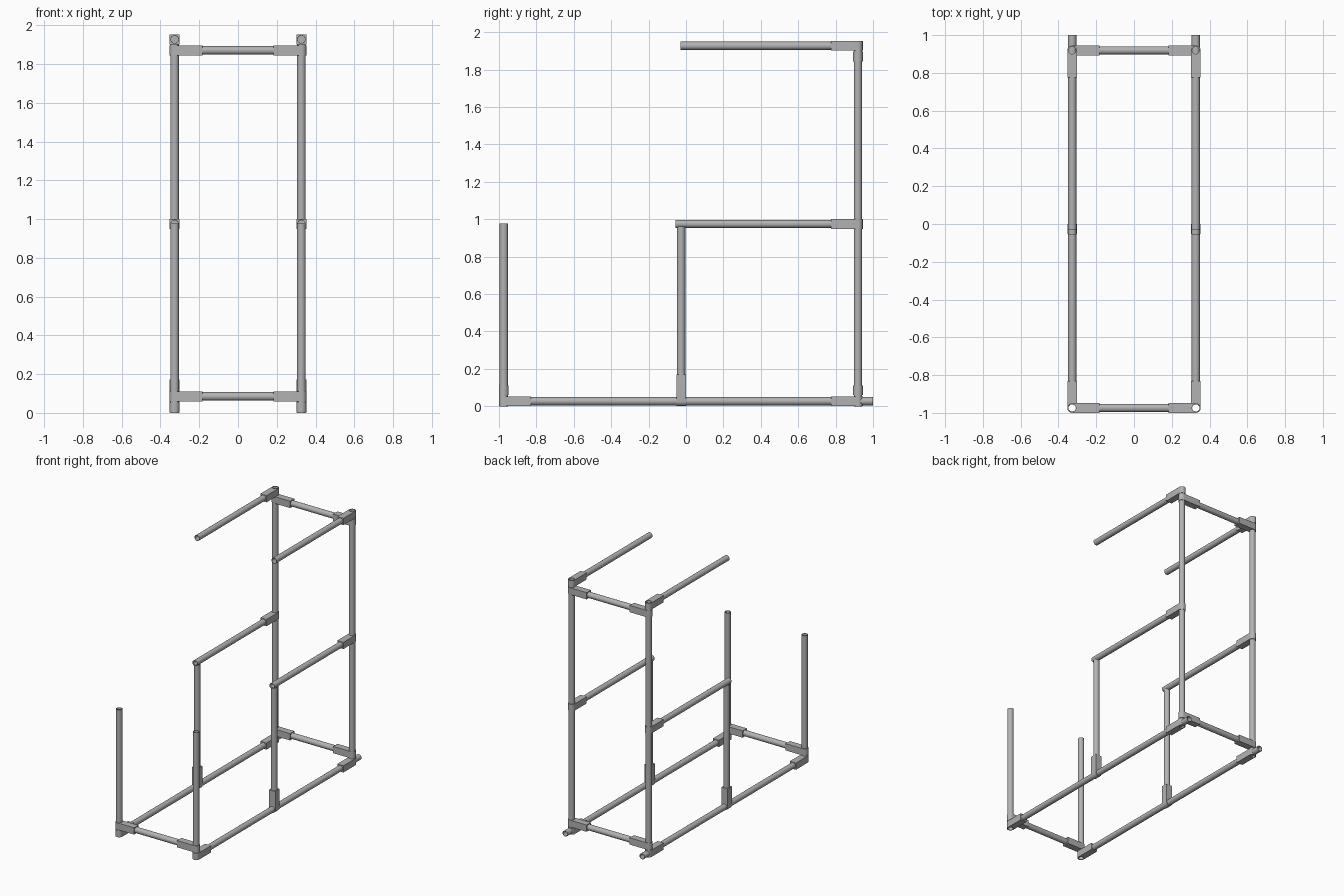
import bpy
import math
from mathutils import Matrix, Vector

cube = bpy.data.objects.get("Cube")
if cube:
    bpy.data.objects.remove(cube)

PIPE_R, BORE_R, TEE_R, STEM = 0.022, 0.019, 0.026, 0.144
SIDE_X, FRONT_Y, MID_Y, BACK_Y = 0.327, -0.974, -0.026, 0.919
BASE_Z, LOW_BAR_Z, MID_Z, HIGH_BAR_Z, TOP_Z = 0.027, 0.085, 0.975, 1.87, 1.927
TOP_END = TOP_Z + TEE_R

grey = bpy.data.materials.new("pipe grey")
grey.use_nodes = True
grey.diffuse_color = (0.45, 0.45, 0.45, 1)
grey.node_tree.nodes["Principled BSDF"].inputs["Base Color"].default_value = grey.diffuse_color


def arc(radius, start, end, count):
    """Points along an arc around the origin."""
    angles = [start + (end - start) * i / count for i in range(count + 1)]
    return [(radius * math.cos(a), radius * math.sin(a)) for a in angles]


def ring(radius):
    return arc(radius, 0, 2 * math.pi, 24)[:-1]


def extruded(name, outlines, depth, matrix):
    """Fill flat outlines (inner ones are holes), extrude and place as a mesh."""
    curve = bpy.data.curves.new(name, "CURVE")
    curve.dimensions = "2D"
    curve.fill_mode = "BOTH"
    curve.extrude = depth / 2
    for points in outlines:
        spline = curve.splines.new("POLY")
        spline.points.add(len(points) - 1)
        for point, (u, v) in zip(spline.points, points):
            point.co = (u, v, 0, 1)
        spline.use_cyclic_u = True
    obj = bpy.data.objects.new(name, curve)
    bpy.context.collection.objects.link(obj)
    obj.matrix_world = matrix
    obj.data.materials.append(grey)
    bpy.ops.object.select_all(action="DESELECT")
    obj.select_set(True)
    bpy.context.view_layer.objects.active = obj
    bpy.ops.object.convert(target="MESH")
    bpy.ops.object.shade_smooth_by_angle(angle=math.radians(30))


def pipe(name, start, end):
    """Hollow pipe between two points."""
    start, end = Vector(start), Vector(end)
    along = end - start
    turn = along.to_track_quat("Z", "Y").to_matrix().to_4x4()
    matrix = Matrix.Translation((start + end) / 2) @ turn
    extruded(name, [ring(PIPE_R), ring(BORE_R)], along.length, matrix)


def tee(name, centre, stem, through):
    """Fitting wrapped round a through pipe, with a square stem to one side."""
    stem, through = Vector(stem), Vector(through)
    turn = Matrix((stem, through.cross(stem), through)).transposed().to_4x4()
    outline = arc(TEE_R, math.pi / 2, 1.5 * math.pi, 14)
    outline += [(STEM, -TEE_R), (STEM, TEE_R)]
    matrix = Matrix.Translation(centre) @ turn
    extruded(name, [outline, ring(PIPE_R - 0.001)], 2 * TEE_R, matrix)


UP = (0, 0, 1)
for side, s in (("left", 1), ("right", -1)):
    x = s * SIDE_X
    # Upright posts
    pipe(side + "_front_post", (x, FRONT_Y, 0), (x, FRONT_Y, 0.978))
    pipe(side + "_middle_post", (x, MID_Y, 0.05), (x, MID_Y, MID_Z - 0.015))
    pipe(side + "_back_post", (x, BACK_Y, 0), (x, BACK_Y, TOP_END))
    # Rails running front to back
    pipe(side + "_base_rail", (x, FRONT_Y + 0.023, BASE_Z), (x, 1, BASE_Z))
    pipe(side + "_middle_rail", (x, -0.055, MID_Z), (x, BACK_Y - 0.02, MID_Z))
    pipe(side + "_top_rail", (x, -0.03, TOP_Z), (x, BACK_Y - 0.02, TOP_Z))
    # Fittings holding the rails
    tee(side + "_front_base_tee", (x, FRONT_Y, BASE_Z), (0, 1, 0), UP)
    for level, z in (("base", BASE_Z), ("middle", MID_Z), ("top", TOP_Z)):
        tee(side + "_back_" + level + "_tee", (x, BACK_Y, z), (0, -1, 0), UP)
    tee(side + "_middle_post_tee", (x, MID_Y, BASE_Z), UP, (0, 1, 0))

# Crossbars with a fitting at each end
bars = (("front", FRONT_Y, LOW_BAR_Z), ("back_low", BACK_Y, LOW_BAR_Z),
        ("back_high", BACK_Y, HIGH_BAR_Z))
for place, y, z in bars:
    reach = SIDE_X - 0.023
    pipe(place + "_crossbar", (-reach, y, z), (reach, y, z))
    for side, s in (("left", 1), ("right", -1)):
        tee(side + "_" + place + "_crossbar_tee", (s * SIDE_X, y, z), (-s, 0, 0), UP)
